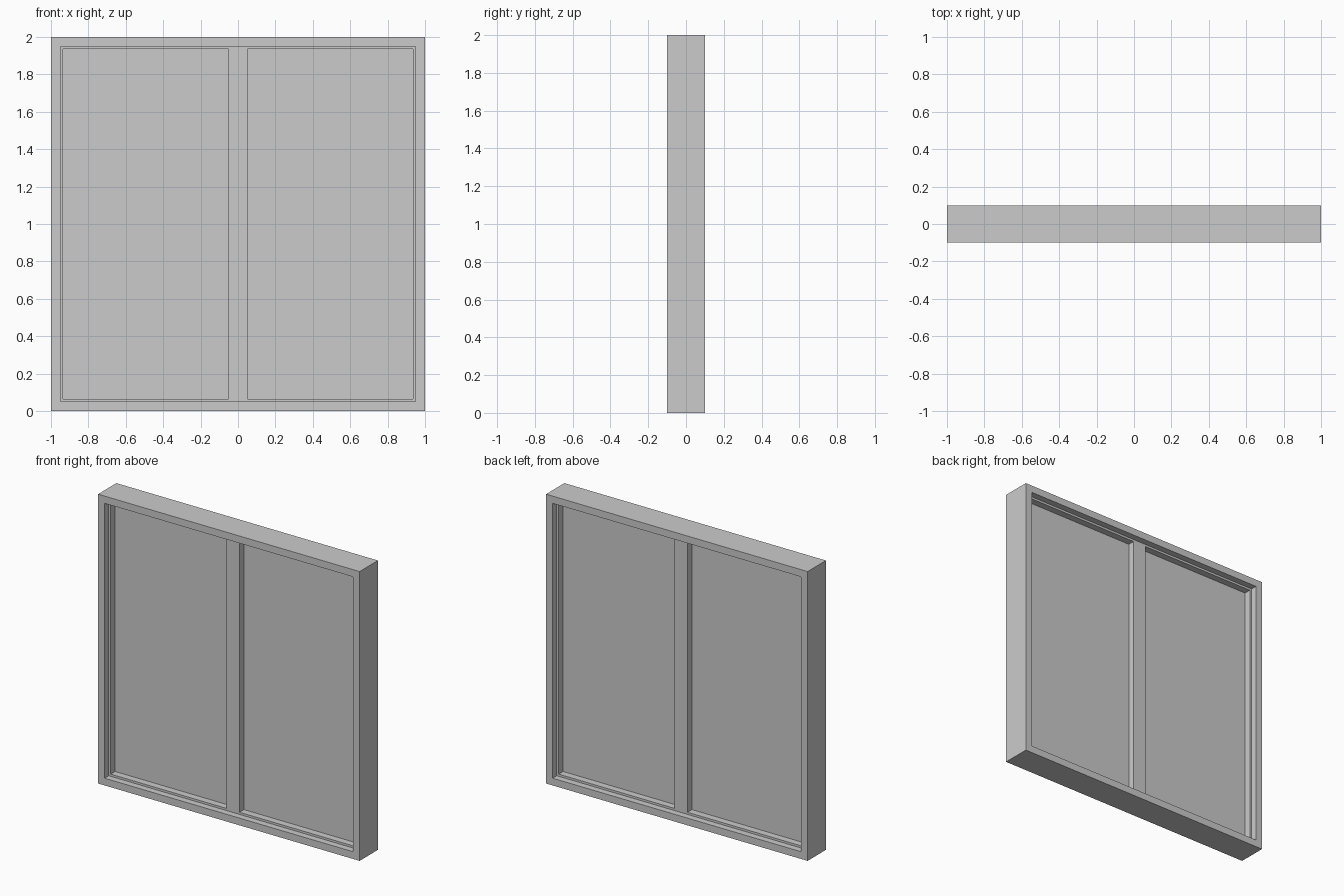
import bpy, bmesh

if "Cube" in bpy.data.objects:
    bpy.data.objects.remove(bpy.data.objects["Cube"])


def box(name, x0, x1, y, z0, z1):
    """Box spanning x0..x1, -y..y, z0..z1."""
    bm = bmesh.new()
    bmesh.ops.create_cube(bm, size=1)
    for v in bm.verts:
        v.co.x = x1 if v.co.x > 0 else x0
        v.co.y = y if v.co.y > 0 else -y
        v.co.z = z1 if v.co.z > 0 else z0
    me = bpy.data.meshes.new(name)
    bm.to_mesh(me)
    bm.free()
    ob = bpy.data.objects.new(name, me)
    bpy.context.collection.objects.link(ob)
    return ob


def ring(name, half, width, y):
    """Square frame centred on z = 1, mitred at the corners."""
    bm = bmesh.new()
    corners = [(-1, -1), (1, -1), (1, 1), (-1, 1)]
    section = [(half, -y), (half, y), (half - width, y), (half - width, -y)]
    loops = [[bm.verts.new((cx * r, d, 1 + cz * r)) for r, d in section]
             for cx, cz in corners]
    for i in range(4):
        a, b = loops[i], loops[(i + 1) % 4]
        for j in range(4):
            k = (j + 1) % 4
            bm.faces.new((a[j], a[k], b[k], b[j]))
    bmesh.ops.recalc_face_normals(bm, faces=bm.faces)
    me = bpy.data.meshes.new(name)
    bm.to_mesh(me)
    bm.free()
    ob = bpy.data.objects.new(name, me)
    bpy.context.collection.objects.link(ob)
    return ob


FRAME_Y, SASH_Y, PANE_Y = 0.1, 0.055, 0.007
INNER = 0.935

# Outer frame and the narrower stepped sash inside it
ring("outer_frame", 1.0, 0.05, FRAME_Y)
ring("sash", 0.95, 0.95 - INNER, SASH_Y)

# Central upright
box("mullion", -0.05, 0.05, SASH_Y, 1 - INNER, 1 + INNER)

# Two thin panes
for name, x0, x1 in (("left_pane", -INNER, -0.05), ("right_pane", 0.05, INNER)):
    box(name, x0, x1, PANE_Y, 1 - INNER, 1 + INNER)
